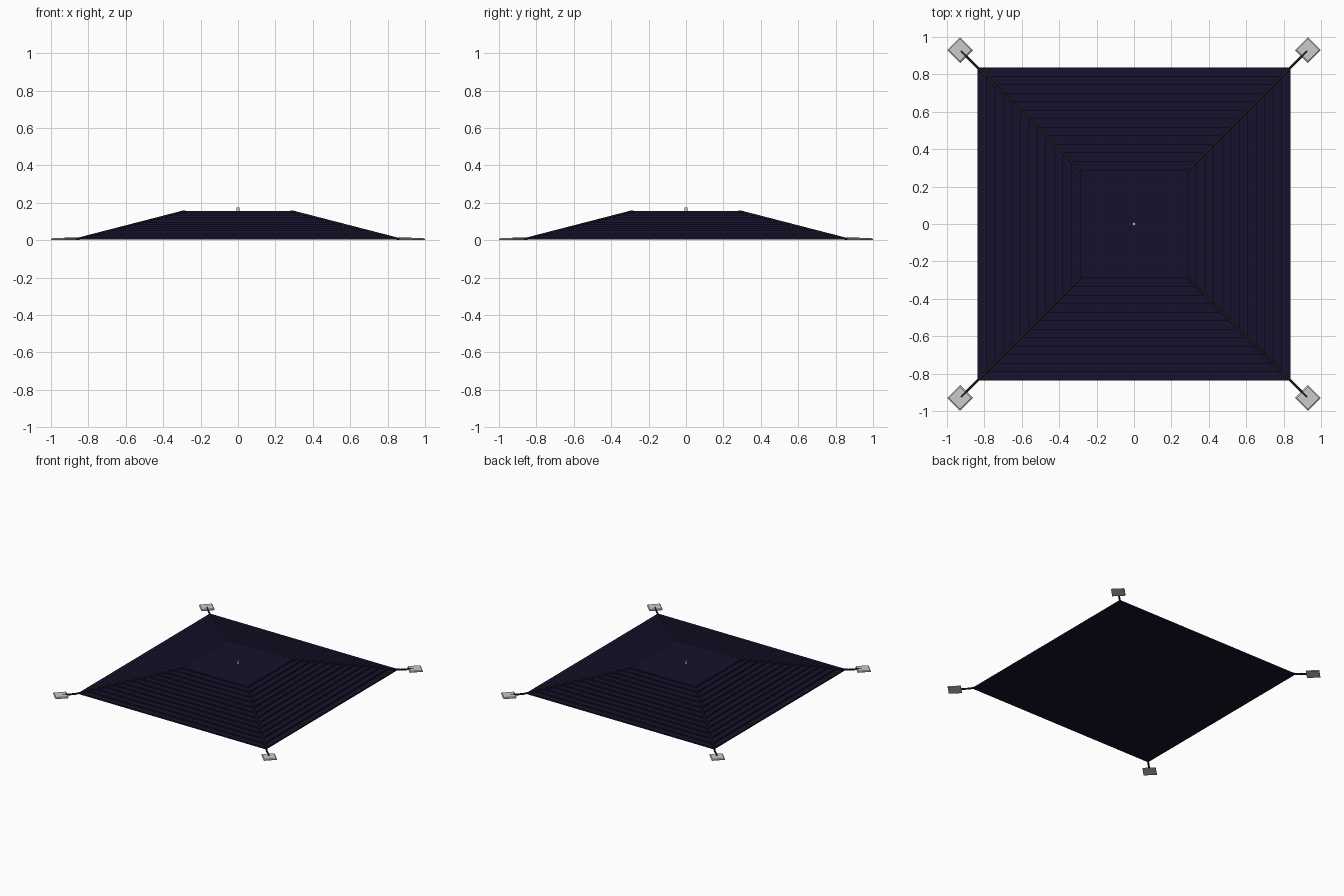
import bpy, bmesh, math
from mathutils import Matrix

if "Cube" in bpy.data.objects:
    bpy.data.objects.remove(bpy.data.objects["Cube"])


def material(name, rgb):
    m = bpy.data.materials.new(name)
    m.diffuse_color = (*rgb, 1)
    m.use_nodes = True
    m.node_tree.nodes["Principled BSDF"].inputs["Base Color"].default_value = m.diffuse_color
    return m


def add_mesh(name, bm, mat=None):
    bmesh.ops.recalc_face_normals(bm, faces=bm.faces)
    me = bpy.data.meshes.new(name)
    bm.to_mesh(me)
    bm.free()
    ob = bpy.data.objects.new(name, me)
    bpy.context.collection.objects.link(ob)
    if mat:
        me.materials.append(mat)
    return ob


def square_stack(name, levels, mat=None):
    """Closed solid from square rings given as (half width, z)."""
    bm = bmesh.new()
    rings = [[bm.verts.new((sx * h, sy * h, z))
              for sx, sy in ((-1, -1), (1, -1), (1, 1), (-1, 1))]
             for h, z in levels]
    for a, b in zip(rings, rings[1:]):
        for i in range(4):
            j = (i + 1) % 4
            bm.faces.new((a[i], a[j], b[j], b[i]))
    bm.faces.new(rings[0][::-1])
    bm.faces.new(rings[-1])
    return add_mesh(name, bm, mat)


navy = material("navy", (0.008, 0.006, 0.025))
dark = material("dark_cable", (0.012, 0.012, 0.012))

# Stepped low pyramid
TIERS, BASE, TOP, Z0, Z1 = 13, 0.836, 0.29, 0.004, 0.156
levels = []
for i in range(TIERS):
    half = BASE + (TOP - BASE) * i / (TIERS - 1)
    levels += [(half, Z0 + (Z1 - Z0) * i / TIERS),
               (half, Z0 + (Z1 - Z0) * (i + 1) / TIERS)]
square_stack("stepped_pyramid", levels, navy)

# Corner cables and anchor plates, one set per corner
for k in range(4):
    turn = Matrix.Rotation(k * math.pi / 2, 4, 'Z')
    cu = bpy.data.curves.new("corner_cable", 'CURVE')
    cu.dimensions = '3D'
    cu.bevel_depth = 0.007
    cu.bevel_resolution = 1
    cu.use_fill_caps = True
    sp = cu.splines.new('POLY')
    path = [(0.285, 0.154), (0.855, 0.007), (0.925, 0.007)]
    sp.points.add(len(path) - 1)
    for p, (d, z) in zip(sp.points, path):
        p.co = (d, d, z, 1)
    cu.materials.append(dark)
    cable = bpy.data.objects.new("corner_cable", cu)
    bpy.context.collection.objects.link(cable)
    cable.matrix_world = turn

    # Diamond-turned plate with chamfered rim
    plate = square_stack("anchor_plate", [(0.049, 0), (0.049, 0.006), (0.043, 0.011)])
    plate.matrix_world = (turn @ Matrix.Translation((0.93, 0.93, 0))
                          @ Matrix.Rotation(math.pi / 4, 4, 'Z'))

# Small knob at the centre of the top
bm = bmesh.new()
bmesh.ops.create_cone(bm, cap_ends=True, segments=12, radius1=0.009, radius2=0.009,
                      depth=0.022, matrix=Matrix.Translation((0, 0, 0.163)))
add_mesh("top_knob", bm)
